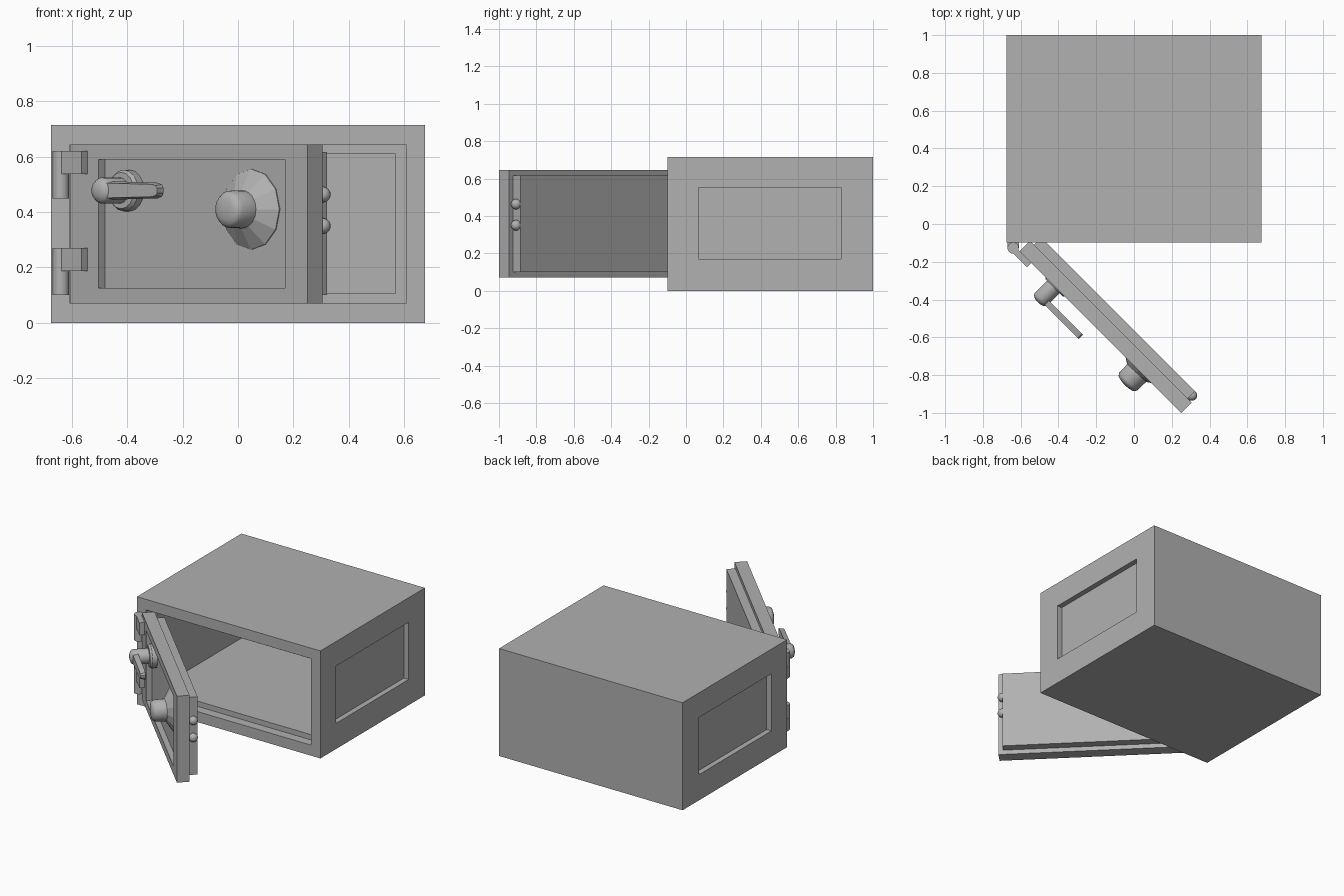
import bpy, bmesh, math
from mathutils import Matrix

if "Cube" in bpy.data.objects:
    bpy.data.objects.remove(bpy.data.objects["Cube"])

DOOR = Matrix.Rotation(math.radians(-45), 4, 'Z')   # open door frame: x along door, -y outward
ID = Matrix.Identity(4)
STEEL = bpy.data.materials.new("dark_steel")
STEEL.diffuse_color = (.44, .44, .44, 1)
STEEL.use_nodes = True
STEEL.node_tree.nodes["Principled BSDF"].inputs["Base Color"].default_value = STEEL.diffuse_color


def finish(name, bm, mat=ID, smooth=None):
    bmesh.ops.recalc_face_normals(bm, faces=bm.faces)
    bm.transform(mat)
    me = bpy.data.meshes.new(name)
    bm.to_mesh(me)
    bm.free()
    me.materials.append(STEEL)
    ob = bpy.data.objects.new(name, me)
    bpy.context.collection.objects.link(ob)
    if smooth:
        bpy.ops.object.select_all(action='DESELECT')
        ob.select_set(True)
        bpy.context.view_layer.objects.active = ob
        bpy.ops.object.shade_smooth_by_angle(angle=math.radians(smooth))
    return ob


def box(name, x, y, z, mat=ID):
    bm = bmesh.new()
    bmesh.ops.create_cube(bm, size=1)
    for v in bm.verts:
        v.co = [a[0] + (c + .5) * (a[1] - a[0]) for a, c in zip((x, y, z), v.co)]
    return finish(name, bm, mat)


def carve(ob, *cutters):
    for c in cutters:
        m = ob.modifiers.new("cut", 'BOOLEAN')
        m.operation, m.solver, m.object = 'DIFFERENCE', 'EXACT', c
        bpy.context.view_layer.objects.active = ob
        bpy.ops.object.modifier_apply(modifier=m.name)
        bpy.data.objects.remove(c)


def lathe(name, profile, u, z, segs, smooth=None):
    """Turned part standing out from the door; profile = (radius, outward distance)."""
    bm = bmesh.new()
    rings = []
    for r, n in profile:
        rings.append([bm.verts.new((u + r * math.cos(math.tau * i / segs), -n,
                                    z + r * math.sin(math.tau * i / segs))) for i in range(segs)])
    for a, b in zip(rings, rings[1:]):
        for i in range(segs):
            j = (i + 1) % segs
            bm.faces.new((a[i], a[j], b[j], b[i]))
    bm.faces.new(rings[0])
    bm.faces.new(rings[-1])
    return finish(name, bm, DOOR, smooth)


# Safe body: stepped door opening, cavity, recessed side panels
body = box("safe_body", (-.675, .675), (-.098, 1), (0, .715))
carve(body,
      box("c", (-.607, .607), (-.2, -.037), (.07, .645)),
      box("c", (-.57, .57), (-.15, .9), (.105, .61)),
      box("c", (.64, .8), (.066, .83), (.171, .551)),
      box("c", (-.8, -.64), (.066, .83), (.171, .551)))

# Door: outer slab with recessed face, smaller inner slab
door = box("door_slab", (-.326, .884), (-.53, -.4525), (.07, .645), DOOR)
carve(door, box("c", (-.184, .77), (-.6, -.495), (.125, .59), DOOR))
box("door_inner_slab", (-.296, .854), (-.4525, -.398), (.1, .617), DOOR)

# Hinges: fixed lower knuckle, upper knuckle with leaf on the door
PX, PY, R = -.64, -.127, .03
for i, z in enumerate((.1, .45)):
    bm = bmesh.new()
    bmesh.ops.create_cone(bm, cap_ends=True, segments=16, radius1=R, radius2=R, depth=.17,
                          matrix=Matrix.Translation((PX, PY, z + .085)))
    finish(f"hinge_knuckle_{i}", bm, ID, 35)
    box(f"hinge_mount_{i}", (PX - R, PX + R), (PY, -.09), (z, z + .083))
    box(f"hinge_leaf_{i}", (-.364, -.238), (-.562, -.53), (z + .087, z + .17), DOOR)

# Locking bolts on the door edge
for i, z in enumerate((.35, .463)):
    bm = bmesh.new()
    bmesh.ops.create_uvsphere(bm, u_segments=16, v_segments=10, radius=.028,
                              matrix=Matrix.Translation((.859, -.425, z)))
    finish(f"lock_bolt_{i}", bm, DOOR, 60)

# Combination dial with knob
lathe("dial_base", [(.146, .49), (.146, .499), (.066, .55)], .564, .41, 12)
lathe("dial_knob", [(.069, .535), (.067, .612), (.056, .628), (.035, .634), (.012, .637)],
      .568, .41, 24, 40)

# Handle: rosette, hub and tapered lever
lathe("handle_rosette", [(.075, .49), (.075, .525), (.066, .538)], -.06, .478, 16, 30)
lathe("handle_hub", [(.047, .53), (.047, .63), (.038, .644), (.02, .651), (.006, .653)],
      -.067, .478, 24, 40)
bm = bmesh.new()
outline = [(-.065, -.034), (.195, -.028), (.216, -.022), (.224, -.01),
           (.224, .01), (.216, .022), (.195, .028), (-.065, .034)]
face = bm.faces.new([bm.verts.new((u, -.605, .478 + z)) for u, z in outline])
ext = bmesh.ops.extrude_face_region(bm, geom=[face])
top = [v for v in ext["geom"] if isinstance(v, bmesh.types.BMVert)]
for v in top:
    v.co.y = -.637
    v.co.z = .478 + (v.co.z - .478) * .8
finish("handle_lever", bm, DOOR, 30)
